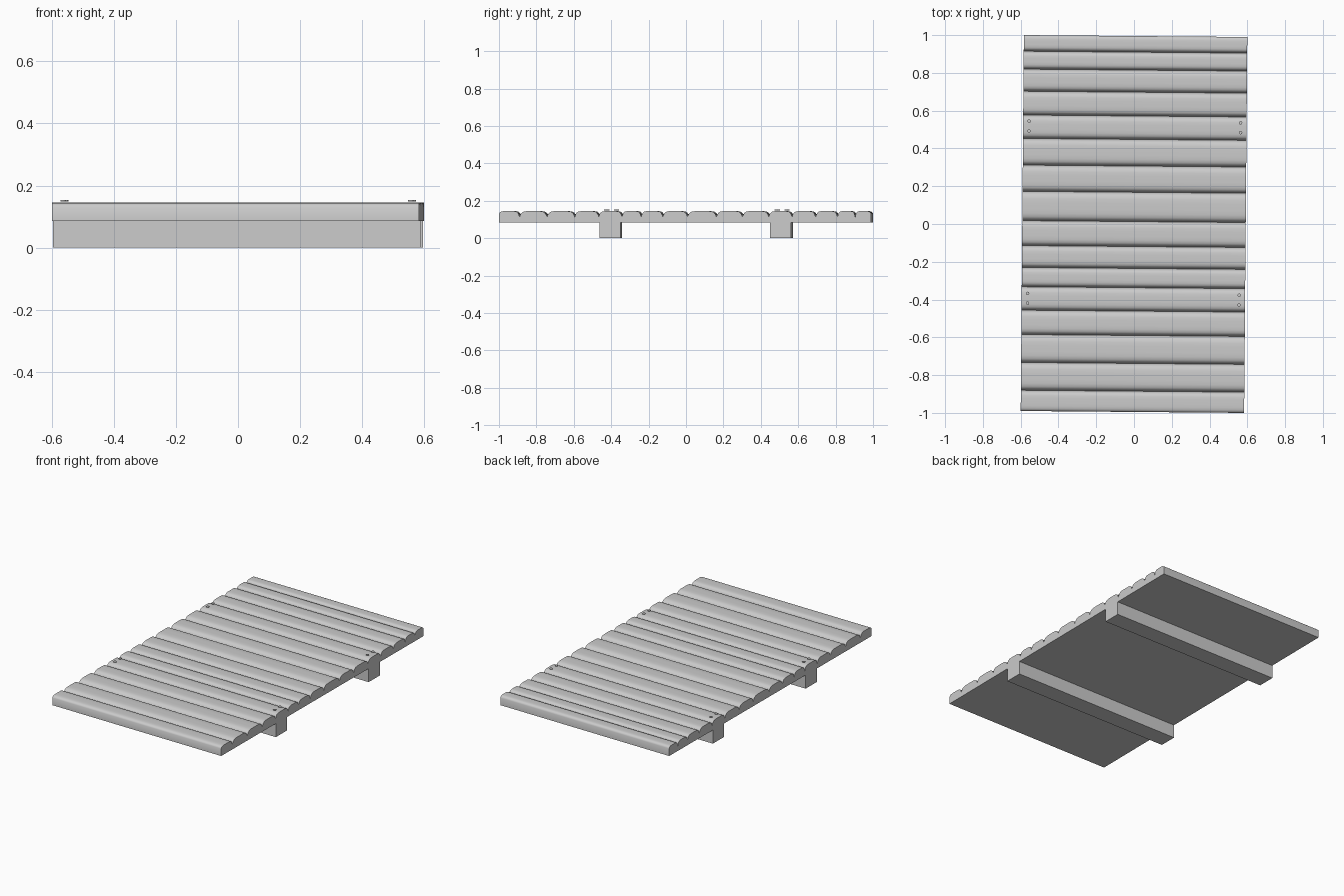
import bpy, bmesh, math
from mathutils import Matrix

if "Cube" in bpy.data.objects:
    bpy.data.objects.remove(bpy.data.objects["Cube"])

YAW = Matrix.Rotation(-0.0085, 4, 'Z')   # the whole pallet is turned very slightly
HALF_W, HALF_L = 0.5915, 0.995
Z_DECK, Z_TOP, Z_GROOVE, Z_END = 0.085, 0.145, 0.114, 0.131
JOISTS = (-0.402, 0.51)


def finish(bm, name, smooth=False):
    bmesh.ops.recalc_face_normals(bm, faces=bm.faces)
    mesh = bpy.data.meshes.new(name)
    bm.to_mesh(mesh)
    bm.free()
    obj = bpy.data.objects.new(name, mesh)
    bpy.context.collection.objects.link(obj)
    obj.matrix_world = YAW
    if smooth:
        bpy.context.view_layer.objects.active = obj
        obj.select_set(True)
        bpy.ops.object.shade_smooth_by_angle(angle=math.radians(50))
        obj.select_set(False)
    return obj


def extrude_x(name, profile, smooth=False):
    """Run a closed (y, z) profile across the width."""
    bm = bmesh.new()
    face = bm.faces.new([bm.verts.new((-HALF_W, y, z)) for y, z in profile])
    ext = bmesh.ops.extrude_face_region(bm, geom=[face], use_keep_orig=True)
    verts = [g for g in ext['geom'] if isinstance(g, bmesh.types.BMVert)]
    bmesh.ops.translate(bm, verts=verts, vec=(2 * HALF_W, 0, 0))
    return finish(bm, name, smooth)


# Deck planks: flat below, crowned top with rounded shoulders, uneven widths
seams = [-HALF_L, -0.885, -0.738, -0.59, -0.461, -0.337, -0.235, -0.119, 0.013,
         0.168, 0.307, 0.448, 0.572, 0.698, 0.815, 0.91, HALF_L]
for i, (a, b) in enumerate(zip(seams, seams[1:])):
    mid, half = (a + b) / 2, (b - a) / 2
    za = Z_END if i == 0 else Z_GROOVE
    zb = Z_END if i == len(seams) - 2 else Z_GROOVE
    profile = [(a, Z_DECK), (b, Z_DECK)]
    for t in (1, 0.93, 0.84, 0.72, 0.5, 0.2, -0.2, -0.5, -0.72, -0.84, -0.93, -1):
        edge = zb if t > 0 else za
        z = edge + (Z_TOP - edge) * (1 - abs(t) ** 6) ** 0.8
        profile.append((mid + half * t, z))
    extrude_x(f"deck_plank_{i + 1}", profile, True)

# Two square bearers underneath
for i, y in enumerate(JOISTS):
    extrude_x(f"bearer_{i + 1}", [(y - 0.056, 0), (y + 0.056, 0),
                                  (y + 0.056, Z_DECK), (y - 0.056, Z_DECK)])

# Screw heads: a pair at each end of each bearer
for i, y in enumerate(JOISTS):
    for side, x in (("left", -0.56), ("right", 0.56)):
        bm = bmesh.new()
        for dy in (-0.026, 0.026):
            bmesh.ops.create_cone(bm, cap_ends=True, segments=12, radius1=0.009,
                                  radius2=0.009, depth=0.004,
                                  matrix=Matrix.Translation((x, y + 0.004 + dy, 0.151)))
        finish(bm, f"screw_heads_{side}_{i + 1}")
